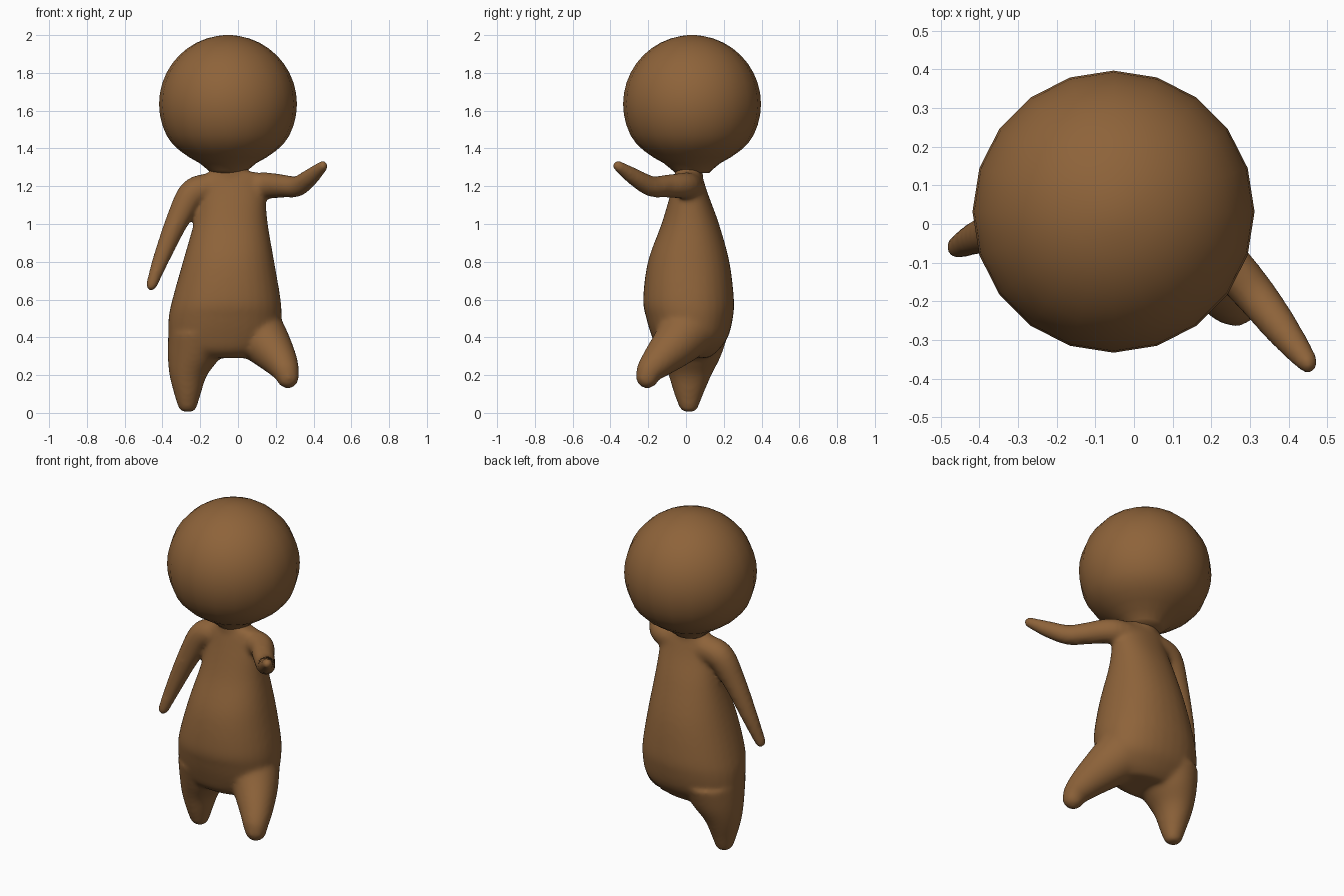
import bpy, bmesh, math
from mathutils import Vector

if "Cube" in bpy.data.objects:
    bpy.data.objects.remove(bpy.data.objects["Cube"])

brown = bpy.data.materials.new("warm brown")
brown.diffuse_color = (0.27, 0.125, 0.042, 1)
brown.use_nodes = True
brown.node_tree.nodes["Principled BSDF"].inputs["Base Color"].default_value = brown.diffuse_color


def loft(bm, rings, n=32):
    """Skin closed rings of points, capping both ends."""
    loops = [[bm.verts.new(p) for p in r] for r in rings]
    for a, b in zip(loops, loops[1:]):
        for i in range(n):
            j = (i + 1) % n
            bm.faces.new((a[i], a[j], b[j], b[i]))
    bm.faces.new(loops[0][::-1])
    bm.faces.new(loops[-1])


def smooth_rows(rows, steps=5):
    """Catmull-Rom interpolation of a short list of rows."""
    rows = [Vector(r) for r in rows]
    out = []
    for k in range(len(rows) - 1):
        p0, p1 = rows[max(k - 1, 0)], rows[k]
        p2, p3 = rows[k + 1], rows[min(k + 2, len(rows) - 1)]
        for s in range(steps):
            t = s / steps
            out.append(0.5 * (2 * p1 + (p2 - p0) * t + (2 * p0 - 5 * p1 + 4 * p2 - p3) * t * t
                              + (3 * p1 - p0 - 3 * p2 + p3) * t ** 3))
    return out + [rows[-1]]


def upright(bm, rows, power=1.0, n=32):
    """Horizontal oval sections: z, x min, x max, y min, y max."""
    rings = []
    for z, x0, x1, y0, y1 in smooth_rows(rows):
        ring = []
        for i in range(n):
            a = 2 * math.pi * i / n
            c, s = math.cos(a), math.sin(a)
            ring.append(((x0 + x1) / 2 + (x1 - x0) / 2 * math.copysign(abs(c) ** power, c),
                         (y0 + y1) / 2 + (y1 - y0) / 2 * math.copysign(abs(s) ** power, s), z))
        rings.append(ring)
    loft(bm, rings, n)


def limb(bm, rows, n=32):
    """Round tube through x, y, z, radius, with a rounded tip."""
    pts = smooth_rows(rows)
    centres = [Vector(p[:3]) for p in pts]
    radii = [p[3] for p in pts]
    tip_dir = (centres[-1] - centres[-2]).normalized()
    end, r = centres[-1], radii[-1]
    for a in (30, 60, 80):
        centres.append(end + tip_dir * r * math.sin(math.radians(a)))
        radii.append(r * math.cos(math.radians(a)))
    rings, side = [], None
    for i, (c, r) in enumerate(zip(centres, radii)):
        t = (centres[min(i + 1, len(centres) - 1)] - centres[max(i - 1, 0)]).normalized()
        side = t.orthogonal() if side is None else side - t * side.dot(t)
        side.normalize()
        up = t.cross(side)
        rings.append([c + r * (math.cos(2 * math.pi * k / n) * side
                               + math.sin(2 * math.pi * k / n) * up) for k in range(n)])
    loft(bm, rings, n)


def make(name, bm):
    bmesh.ops.recalc_face_normals(bm, faces=bm.faces[:])
    for f in bm.faces:
        f.smooth = True
    me = bpy.data.meshes.new(name)
    bm.to_mesh(me)
    bm.free()
    me.materials.append(brown)
    ob = bpy.data.objects.new(name, me)
    bpy.context.collection.objects.link(ob)
    return ob


# body: torso, legs and arms fused into one soft skin
bm = bmesh.new()
# torso
upright(bm, [(0.29, -0.25, 0.09, -0.10, 0.12), (0.33, -0.32, 0.16, -0.15, 0.17),
             (0.40, -0.365, 0.215, -0.18, 0.222), (0.50, -0.368, 0.23, -0.21, 0.248),
             (0.60, -0.348, 0.226, -0.227, 0.254), (0.80, -0.292, 0.192, -0.202, 0.23),
             (1.00, -0.235, 0.158, -0.13, 0.175), (1.15, -0.20, 0.145, -0.085, 0.12),
             (1.24, -0.19, 0.13, -0.06, 0.09), (1.275, -0.16, 0.10, -0.045, 0.075)], 0.92)
# neck
upright(bm, [(1.20, -0.14, 0.05, -0.06, 0.09), (1.30, -0.14, 0.05, -0.06, 0.09)])
# standing leg
upright(bm, [(0.005, -0.285, -0.245, 0.0, 0.04), (0.02, -0.312, -0.222, -0.03, 0.06),
             (0.10, -0.338, -0.197, -0.062, 0.092), (0.20, -0.363, -0.163, -0.093, 0.135),
             (0.30, -0.372, -0.09, -0.13, 0.185), (0.42, -0.37, -0.04, -0.17, 0.225)])
# raised leg
limb(bm, [(0.06, 0.03, 0.47, 0.17), (0.15, -0.05, 0.37, 0.13),
          (0.22, -0.14, 0.28, 0.095), (0.252, -0.19, 0.225, 0.074), (0.263, -0.205, 0.19, 0.062)])
# hanging arm
limb(bm, [(-0.13, 0.02, 1.19, 0.075), (-0.235, 0.01, 1.165, 0.078), (-0.32, -0.01, 1.02, 0.062),
          (-0.405, -0.035, 0.82, 0.045), (-0.458, -0.06, 0.675, 0.031)])
# bent arm
limb(bm, [(0.0, 0.03, 1.195, 0.07), (0.15, 0.0, 1.203, 0.07), (0.25, -0.11, 1.2, 0.06),
          (0.315, -0.185, 1.2, 0.055), (0.385, -0.275, 1.25, 0.046), (0.45, -0.36, 1.308, 0.03)])
body = make("body", bm)
fuse = body.modifiers.new("fuse", 'REMESH')
fuse.mode = 'VOXEL'
fuse.voxel_size = 0.012
fuse.use_smooth_shade = True
soften = body.modifiers.new("soften", 'SMOOTH')
soften.factor = 0.5
soften.iterations = 14

# head: ball drawn in to the neck
bm = bmesh.new()
R, ZC, N = 0.365, 1.635, 20
profile = [(R * math.cos(math.radians(a)), ZC + R * math.sin(math.radians(a)))
           for a in range(81, -28, -9)]
profile += [(0.295, 1.425), (0.255, 1.388), (0.205, 1.353), (0.15, 1.322), (0.105, 1.285), (0.09, 1.27)]
profile.insert(0, (0.02, ZC + R))
loft(bm, [[(-0.053 + r * math.cos(2 * math.pi * i / N),
            0.032 + r * math.sin(2 * math.pi * i / N), z) for i in range(N)]
          for r, z in profile], N)
make("head", bm)
